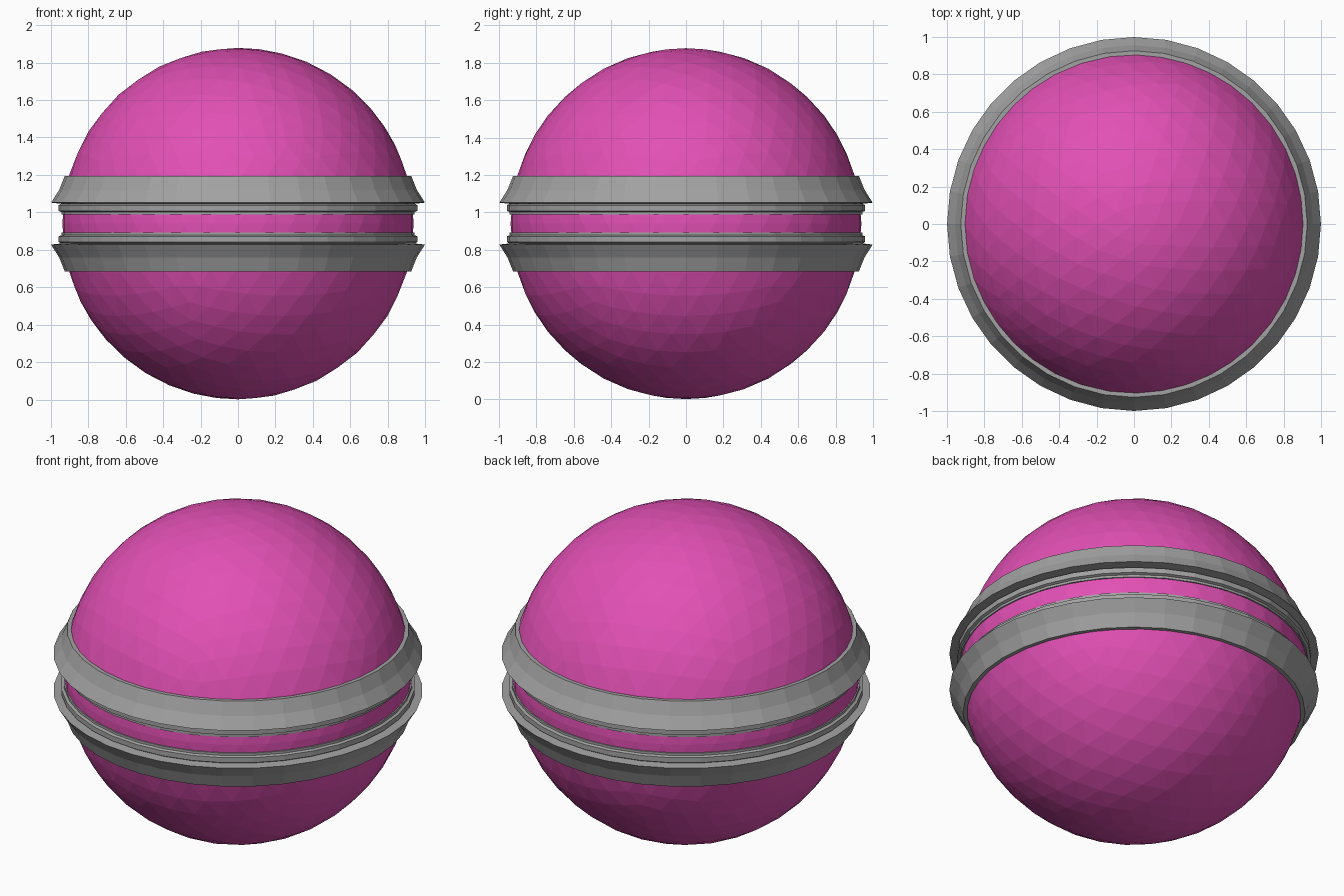
import bpy, bmesh, math

if "Cube" in bpy.data.objects:
    bpy.data.objects.remove(bpy.data.objects["Cube"])

CZ = 0.94      # height of the centre
SIDES = 36


def material(name, rgb):
    m = bpy.data.materials.new(name)
    m.diffuse_color = (*rgb, 1)
    m.use_nodes = True
    m.node_tree.nodes["Principled BSDF"].inputs["Base Color"].default_value = m.diffuse_color
    return m


pink = material("pink", (0.76, 0.08, 0.46))
grey = material("grey", (0.36, 0.36, 0.36))


def finish(bm, name, mat):
    bmesh.ops.recalc_face_normals(bm, faces=bm.faces)
    mesh = bpy.data.meshes.new(name)
    bm.to_mesh(mesh)
    bm.free()
    mesh.materials.append(mat)
    ob = bpy.data.objects.new(name, mesh)
    bpy.context.collection.objects.link(ob)
    return ob


# faceted ball
bm = bmesh.new()
bmesh.ops.create_icosphere(bm, subdivisions=4, radius=0.938)
bmesh.ops.translate(bm, verts=bm.verts, vec=(0, 0, CZ))
finish(bm, "ball", pink)

# ring profile: (radius, height above the centre), closed inside the ball
PROFILE = [(0.885, 0.255), (0.925, 0.255), (0.955, 0.18), (0.998, 0.112),
           (0.945, 0.106), (0.958, 0.098), (0.958, 0.068), (0.943, 0.062),
           (0.943, 0.048), (0.915, 0.048)]


def ring(name, side):
    bm = bmesh.new()
    loops = []
    for i in range(SIDES):
        a = 2 * math.pi * i / SIDES
        loops.append([bm.verts.new((r * math.cos(a), r * math.sin(a), CZ + side * h))
                      for r, h in PROFILE])
    n = len(PROFILE)
    for i in range(SIDES):
        p, q = loops[i], loops[(i + 1) % SIDES]
        for j in range(n):
            k = (j + 1) % n
            bm.faces.new((p[j], q[j], q[k], p[k]))
    finish(bm, name, grey)


# mirrored pair of rings around the middle
ring("upper_ring", 1)
ring("lower_ring", -1)
